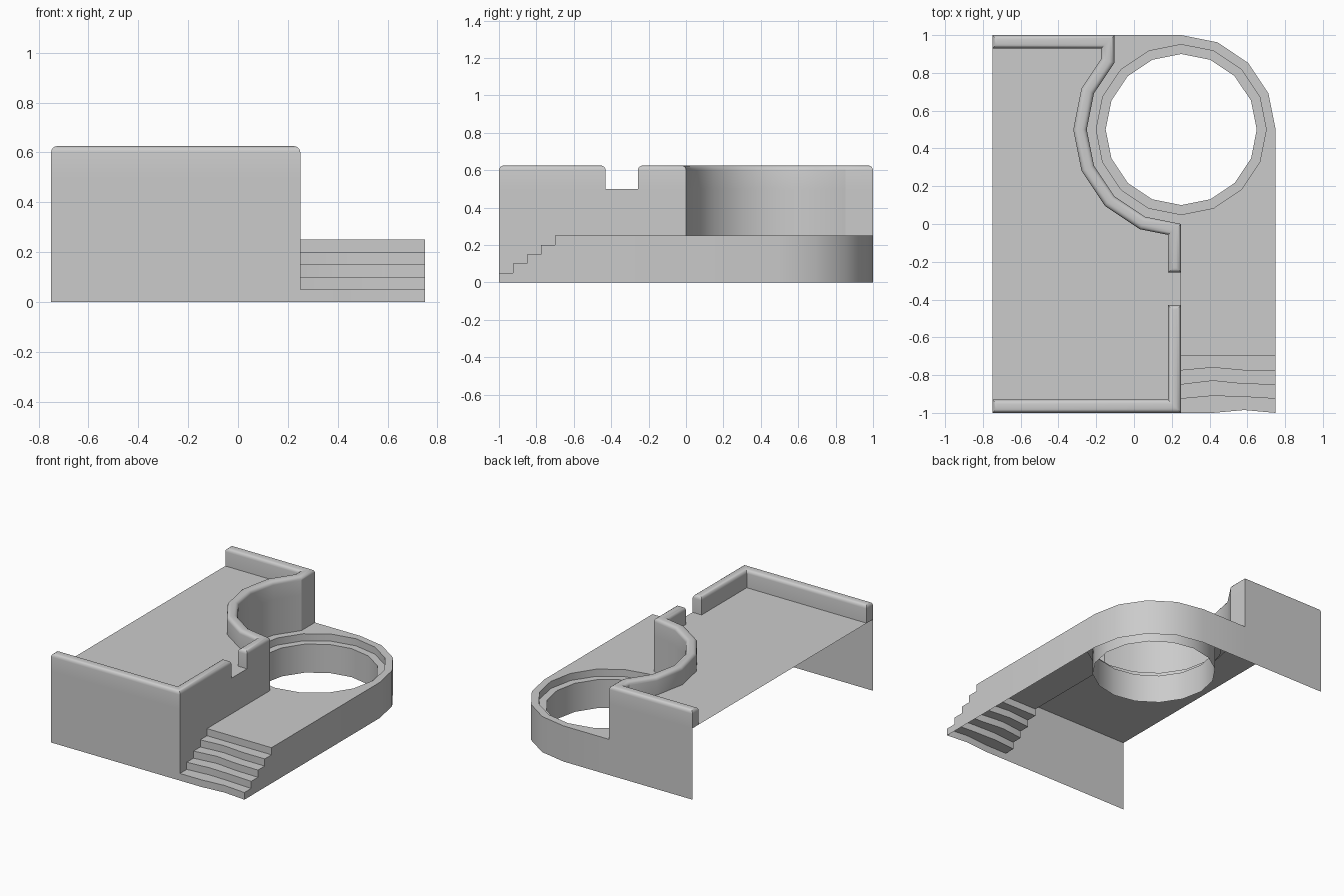
import bpy, bmesh, math
from mathutils import Vector

if "Cube" in bpy.data.objects:
    bpy.data.objects.remove(bpy.data.objects["Cube"])

CX, CY = 0.25, 0.5             # centre of the round pool
DECK, FLOOR, TOP = 0.25, 0.5, 0.625


def arc(r, a0, a1):
    """Points every 22.5 degrees around the pool centre."""
    n = round(abs(a1 - a0) / 22.5)
    angs = [math.radians(a0 + (a1 - a0) * i / n) for i in range(n + 1)]
    return [(CX + r * math.cos(a), CY + r * math.sin(a)) for a in angs]


def finish(name, bm):
    bmesh.ops.remove_doubles(bm, verts=bm.verts, dist=1e-4)
    me = bpy.data.meshes.new(name)
    bm.to_mesh(me)
    bm.free()
    ob = bpy.data.objects.new(name, me)
    bpy.context.collection.objects.link(ob)
    bpy.ops.object.select_all(action='DESELECT')
    ob.select_set(True)
    bpy.context.view_layer.objects.active = ob
    bpy.ops.object.shade_smooth_by_angle(angle=math.radians(30))
    return ob


def add_face(bm, pts):
    return bm.faces.new([bm.verts.new(p) for p in pts])


def sheet(bm, path, z0, z1):
    """Upright wall along a path, facing left of the walking direction."""
    for (ax, ay), (bx, by) in zip(path, path[1:]):
        add_face(bm, [(bx, by, z0), (ax, ay, z0), (ax, ay, z1), (bx, by, z1)])


def offset_right(path, d):
    """Mitred copy of a path, moved d to the right."""
    pts = [Vector(p) for p in path]
    dirs = [(b - a).normalized() for a, b in zip(pts, pts[1:])]
    out = []
    for i, p in enumerate(pts):
        u, v = dirs[max(i - 1, 0)], dirs[min(i, len(dirs) - 1)]
        n = Vector((u.y, -u.x)) + Vector((v.y, -v.x))
        out.append(tuple(p + n * (2 * d / n.length_squared)))
    return out


def parapet(name, path):
    """Low wall with a rounded top, standing on the upper floor."""
    ring = path + offset_right(path, 0.07)[::-1]
    bm = bmesh.new()
    low = [bm.verts.new((x, y, FLOOR)) for x, y in ring]
    high = [bm.verts.new((x, y, TOP)) for x, y in ring]
    n = len(ring)
    for i in range(n):
        j = (i + 1) % n
        bm.faces.new([low[i], low[j], high[j], high[i]])
    bm.faces.new(high)
    bmesh.ops.recalc_face_normals(bm, faces=bm.faces)
    if max(bm.faces, key=lambda f: len(f.verts)).normal.z < 0:
        bmesh.ops.reverse_faces(bm, faces=bm.faces)
    edges = [e for e in bm.edges if all(v.co.z > TOP - 1e-4 for v in e.verts)]
    bmesh.ops.bevel(bm, geom=edges, offset=0.025, segments=4, profile=0.5,
                    affect='EDGES')
    finish(name, bm)


bay = arc(0.5, 135, 270)                     # curved recess behind the pool
back_x = bay[0][0]
stair_profile = []                           # (y, z) pairs of the steps
for i in range(5):
    y = -1 + 0.075 * i
    stair_profile += [(y, 0.05 * i), (y, 0.05 * (i + 1))]

# parapets, with a gap as a gateway
parapet("back_parapet", [(-0.75, 1), (back_x, 1)] + bay + [(0.25, -0.257)])
parapet("front_parapet", [(0.25, -0.43), (0.25, -1), (-0.75, -1)])

# upper floor
bm = bmesh.new()
outline = [(-0.75, 1), (-0.75, -1), (0.25, -1)] + bay[::-1] + [(back_x, 1)]
add_face(bm, [(x, y, FLOOR) for x, y in outline])
finish("upper_floor", bm)

# walls of the upper level
bm = bmesh.new()
sheet(bm, [(-0.75, 1), (back_x, 1)], 0, FLOOR)
sheet(bm, [(back_x, 1)] + bay + [(0.25, -0.7)], DECK, FLOOR)
sheet(bm, [(0.25, -1), (-0.75, -1)], 0, FLOOR)
add_face(bm, [(0.25, y, z) for y, z in
              stair_profile[1:] + [(-0.7, FLOOR), (-1, FLOOR)]])
finish("upper_walls", bm)

# lower deck with the round opening
bm = bmesh.new()
outer = ([(0.25, -0.7), (0.75, -0.7)] + arc(0.5, 0, 90)
         + [(back_x, 1)] + bay)
edges = []
for loop in (outer, arc(0.45, 0, 360)[:-1]):
    vs = [bm.verts.new((x, y, DECK)) for x, y in loop]
    edges += [bm.edges.new((vs[i - 1], vs[i])) for i in range(len(vs))]
bmesh.ops.triangle_fill(bm, edges=edges, use_beauty=True, normal=(0, 0, 1))
for f in bm.faces:
    f.normal_update()
    if f.normal.z < 0:
        f.normal_flip()
bmesh.ops.dissolve_limit(bm, angle_limit=0.01, verts=bm.verts, edges=bm.edges)
finish("lower_deck", bm)

# outer skirt of the deck and the stair side
bm = bmesh.new()
sheet(bm, [(back_x, 1)] + arc(0.5, 90, 0) + [(0.75, -0.7)], 0, DECK)
add_face(bm, [(0.75, y, z) for y, z in (stair_profile + [(-0.7, 0)])[::-1]])
finish("deck_skirt", bm)

# pool wall with a ledge near the top
bm = bmesh.new()
rim, inner = arc(0.45, 0, 360), arc(0.4, 0, 360)
sheet(bm, rim, 0.2, DECK)
sheet(bm, inner, 0, 0.2)
for i in range(16):
    add_face(bm, [(*p, 0.2) for p in
                  (inner[i], rim[i], rim[i + 1], inner[i + 1])])
finish("pool_wall", bm)

# slightly worn stairs
wear = [(0, 0.015), (0.015, 0.01), (0.02, 0.003), (0.015, 0), (0, 0)]
bm = bmesh.new()
rows = []
for k, (y, z) in enumerate(stair_profile):
    w1, w2 = wear[k // 2]
    rows.append([(0.25, y, z), (0.417, y + w1, z),
                 (0.583, y + w2, z), (0.75, y, z)])
for a, b in zip(rows, rows[1:]):
    for j in range(3):
        add_face(bm, [a[j], a[j + 1], b[j + 1], b[j]])
finish("stairs", bm)
